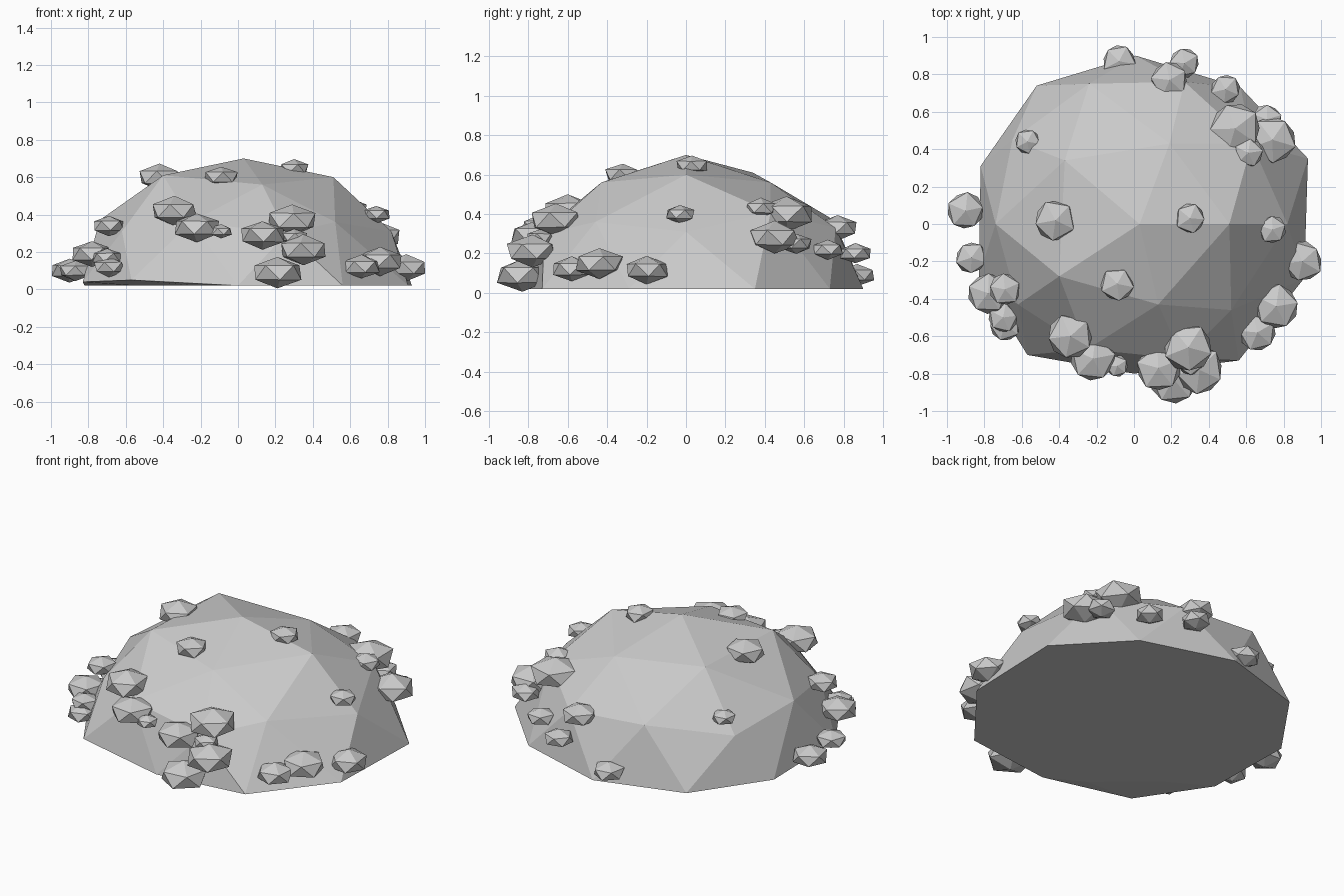
import bpy, bmesh, math, random
from mathutils import Vector

random.seed(4)


def finish(bm, name):
    bmesh.ops.recalc_face_normals(bm, faces=bm.faces)
    mesh = bpy.data.meshes.new(name)
    bm.to_mesh(mesh)
    bm.free()
    obj = bpy.data.objects.new(name, mesh)
    bpy.context.collection.objects.link(obj)
    return obj


# Mound: low-poly icosphere whose upper rings are pulled to a lumpy outline
# and whose lower half is flattened into the base. Rings run counter-clockwise.
rings = {
    1.00: [(0.03, 0, 0.70)],
    0.85: [(0.51, 0, 0.60), (0.19, 0.43, 0.56), (-0.37, 0.34, 0.61),
           (-0.40, -0.28, 0.61), (0.13, -0.43, 0.56)],
    0.53: [(0.63, 0.43, 0.41), (-0.24, 0.75, 0.37), (-0.74, 0, 0.37),
           (-0.25, -0.67, 0.36), (0.52, -0.46, 0.36)],
    0.45: [(0.82, 0, 0.31), (0.27, 0.76, 0.33), (-0.65, 0.45, 0.30),
           (-0.62, -0.43, 0.31), (0.26, -0.72, 0.30)],
    0.00: [(0.93, 0.35, 0.02), (0.57, 0.73, 0.02), (0.01, 0.90, 0.02),
           (-0.52, 0.74, 0.02), (-0.82, 0.31, 0.02), (-0.83, -0.28, 0.04),
           (-0.57, -0.70, 0.05), (0, -0.80, 0.02), (0.56, -0.73, 0.02),
           (0.91, -0.29, 0.02)],
}
bm = bmesh.new()
bmesh.ops.create_icosphere(bm, subdivisions=2, radius=1)
start = {v: v.co.copy() for v in bm.verts}
for height, points in rings.items():
    ring = [v for v, c in start.items() if abs(c.z - height) < 0.03]
    ring.sort(key=lambda v: (math.atan2(start[v].y, start[v].x) + 0.01) % math.tau)
    for v, p in zip(ring, points):
        v.co = p
for v, c in start.items():
    if c.z < -0.1:
        v.co = (c.x * 0.8, c.y * 0.8, 0.02)
finish(bm, "mound")

# Pebbles stuck on the mound: x, y, z, radius
pebbles = [
    (-0.08, 0.87, 0.09, 0.09), (0.27, 0.86, 0.20, 0.08), (0.19, 0.77, 0.33, 0.10),
    (0.49, 0.72, 0.22, 0.08), (0.54, 0.51, 0.40, 0.14), (0.74, 0.45, 0.28, 0.13),
    (0.71, 0.56, 0.25, 0.08), (0.61, 0.38, 0.43, 0.08), (-0.57, 0.44, 0.39, 0.07),
    (0.74, -0.03, 0.40, 0.075), (0.30, 0.03, 0.645, 0.08), (-0.42, 0.02, 0.60, 0.11),
    (-0.09, -0.32, 0.60, 0.09), (0.90, -0.20, 0.115, 0.11), (0.76, -0.44, 0.15, 0.12),
    (0.66, -0.58, 0.12, 0.10), (-0.90, 0.07, 0.10, 0.10), (-0.87, -0.18, 0.10, 0.085),
    (-0.78, -0.37, 0.19, 0.11), (-0.69, -0.35, 0.34, 0.085), (-0.69, -0.54, 0.12, 0.085),
    (-0.70, -0.50, 0.17, 0.08), (-0.34, -0.60, 0.42, 0.12), (-0.22, -0.72, 0.33, 0.12),
    (-0.09, -0.76, 0.31, 0.06), (0.13, -0.77, 0.29, 0.12), (0.29, -0.66, 0.37, 0.13),
    (0.35, -0.78, 0.21, 0.13), (0.21, -0.83, 0.09, 0.13), (0.30, -0.74, 0.28, 0.07),
]
for i, (x, y, z, r) in enumerate(pebbles):
    bm = bmesh.new()
    bmesh.ops.create_icosphere(bm, subdivisions=1, radius=1)
    for v in bm.verts:
        v.co *= random.uniform(0.95, 1.05)
        v.co = Vector((v.co.x * r * 1.08, v.co.y * r * 1.08, v.co.z * r * 0.64))
    pebble = finish(bm, f"pebble_{i + 1}")
    pebble.location = (x, y, z)
    pebble.rotation_euler.z = random.uniform(0, math.tau)
